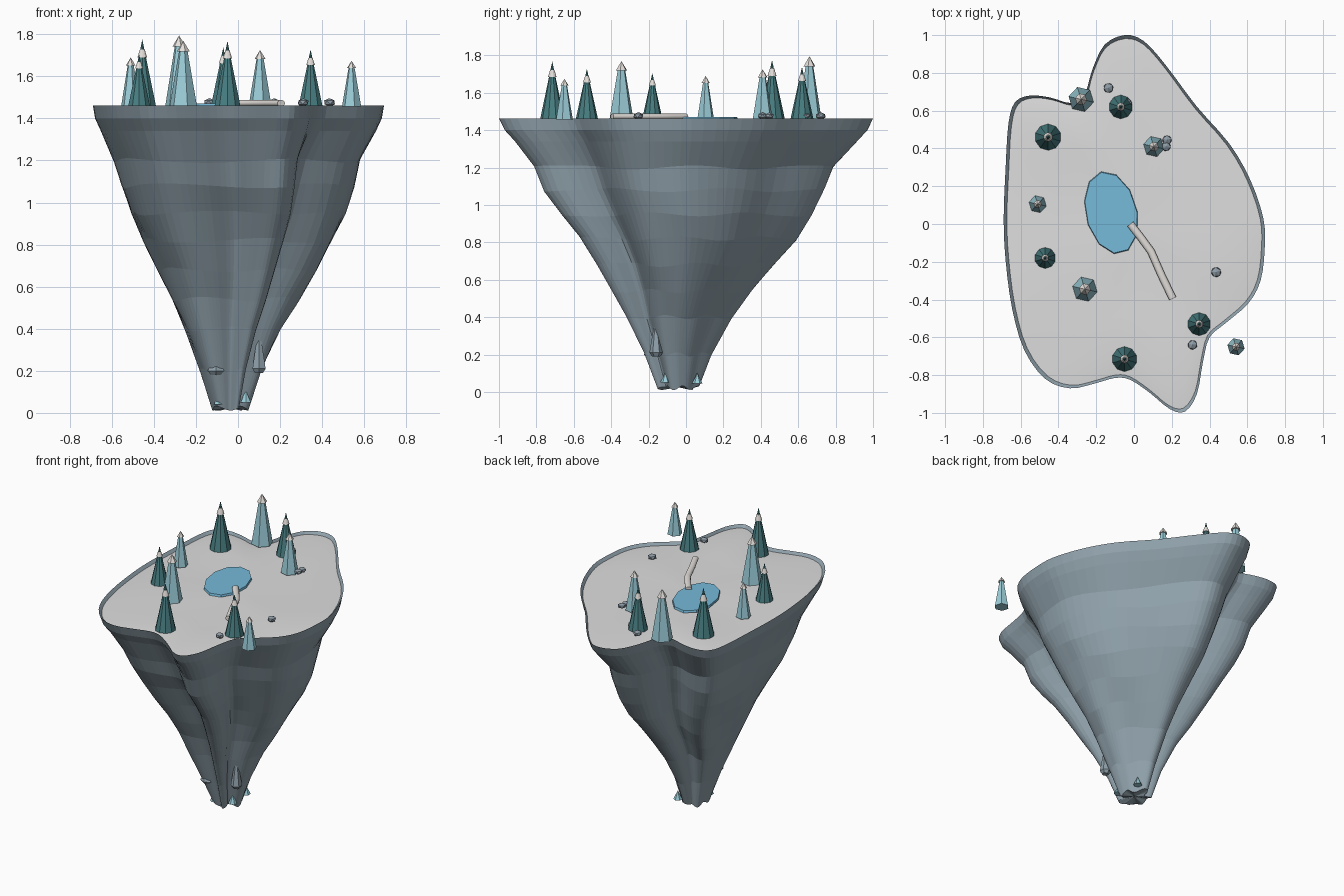
import bpy, bmesh, math, random
from mathutils import Vector, Matrix

if "Cube" in bpy.data.objects:
    bpy.data.objects.remove(bpy.data.objects["Cube"])

random.seed(4)


def material(name, rgb):
    m = bpy.data.materials.new(name)
    m.diffuse_color = (*rgb, 1)
    m.use_nodes = True
    m.node_tree.nodes["Principled BSDF"].inputs["Base Color"].default_value = m.diffuse_color
    return m


ROCK = material("slate_rock", (0.28, 0.36, 0.41))
GROUND = material("pale_ground", (0.73, 0.73, 0.73))
WATER = material("pond_blue", (0.18, 0.49, 0.70))
PINE = material("dark_teal", (0.065, 0.21, 0.225))
ICE = material("ice_blue", (0.33, 0.61, 0.69))
SNOW = material("snow", (0.76, 0.73, 0.70))
STONE = material("boulder_grey", (0.27, 0.33, 0.38))


def finish(bm, name, mats, recalc=True):
    if recalc:
        bmesh.ops.recalc_face_normals(bm, faces=bm.faces)
    me = bpy.data.meshes.new(name)
    bm.to_mesh(me)
    bm.free()
    for m in mats:
        me.materials.append(m)
    ob = bpy.data.objects.new(name, me)
    bpy.context.collection.objects.link(ob)
    return ob


def bridge(bm, a, b):
    n = len(a)
    for i in range(n):
        bm.faces.new((a[i], a[(i + 1) % n], b[(i + 1) % n], b[i]))


def cone(bm, x, y, z, r1, r2, h, sides, mat=0, turn=0.0):
    mtx = Matrix.Translation((x, y, z + h / 2)) @ Matrix.Rotation(turn, 4, 'Z')
    res = bmesh.ops.create_cone(bm, cap_ends=True, segments=sides, radius1=r1,
                                radius2=r2, depth=h, matrix=mtx)
    for f in {f for v in res["verts"] for f in v.link_faces}:
        f.material_index = mat


# Island outline, smoothed with a closed spline
KNOTS = [(-.05, 1), (.05, .97), (.165, .845), (.33, .625), (.505, .425), (.615, .235),
         (.685, .03), (.692, -.13), (.67, -.30), (.605, -.42), (.485, -.525),
         (.40, -.60), (.365, -.73), (.333, -.90), (.27, -.993), (.19, -.98),
         (.085, -.895), (-.02, -.825), (-.10, -.815), (-.21, -.845), (-.34, -.87),
         (-.47, -.82), (-.58, -.67), (-.645, -.45), (-.68, -.19), (-.69, .03),
         (-.68, .29), (-.665, .53), (-.63, .645), (-.55, .68), (-.445, .67),
         (-.33, .64), (-.26, .69), (-.22, .82), (-.155, .95)]
outline = []
for i in range(len(KNOTS)):
    p0, p1, p2, p3 = (Vector(KNOTS[(i + k) % len(KNOTS)]) for k in (-1, 0, 1, 2))
    for t in (0, 1 / 3, 2 / 3):
        outline.append(0.5 * (2 * p1 + (p2 - p0) * t
                              + (2 * p0 - 5 * p1 + 4 * p2 - p3) * t ** 2
                              + (3 * p1 - p0 - 3 * p2 + p3) * t ** 3))
N = len(outline)

# Folds that cut deeper towards the foot: centre, inward shift, width
FOLDS = [((.39, -.62), (-.11, .03), .15), ((-.02, -.82), (.02, .06), .11),
         ((-.31, .65), (.06, -.08), .13)]


def folded(p, amount):
    q = p.copy()
    for c, s, w in FOLDS:
        q += Vector(s) * amount * math.exp(-((p - Vector(c)).length / w) ** 2)
    return q


# Rock body: height, x scale, y scale, x centre, y centre for each ring
RINGS = [(.022, .125, .112, -.037, -.04), (.20, .21, .18, -.033, -.045),
         (.40, .33, .28, -.025, -.038), (.54, .437, .372, -.015, -.018),
         (.68, .545, .477, -.005, 0), (.82, .65, .58, 0, .01),
         (.95, .737, .667, 0, .004), (1.08, .80, .75, -.003, -.008),
         (1.20, .845, .80, -.006, -.013), (1.34, .945, .915, 0, 0),
         (1.40, .985, .97, 0, 0), (1.462, 1, 1, 0, 0), (1.444, .975, .981, 0, 0)]
bm = bmesh.new()
loops = []
for k, (z, sx, sy, cx, cy) in enumerate(RINGS):
    wob = 0.011 if k < 9 else 0.0
    depth = min(1, max(0, (1.42 - z) / .6))
    ring = []
    for p in outline:
        a = math.atan2(p.y, p.x)
        q = folded(p, depth)
        ring.append(bm.verts.new((cx + sx * q.x, cy + sy * q.y,
                                  z + wob * math.sin(5 * a + 1.7 * k))))
    loops.append(ring)
for a, b in zip(loops, loops[1:]):
    bridge(bm, a, b)
hub = bm.verts.new((-.035, -.04, .025))
for i in range(N):
    bm.faces.new((hub, loops[0][(i + 1) % N], loops[0][i]))
# open top: choose the winding from the outer wall
bm.normal_update()
bm.faces.ensure_lookup_table()
f = bm.faces[8 * N]
c = f.calc_center_median()
if f.normal.x * c.x + f.normal.y * c.y < 0:
    bmesh.ops.reverse_faces(bm, faces=bm.faces)
finish(bm, "island_rock", [ROCK], recalc=False)

# Ground surface, slightly uneven, set just inside the rocky lip
bm = bmesh.new()
loops = []
for s in (1, .88, .6, .3):
    loops.append([bm.verts.new((s * .975 * p.x, s * .981 * p.y,
                  1.444 if s == 1 else 1.451 + .003 * math.sin(4 * p.x + 7 * p.y * s)))
                  for p in outline])
for a, b in zip(loops, loops[1:]):
    bridge(bm, a, b)
hub = bm.verts.new((0, 0, 1.453))
for i in range(N):
    bm.faces.new((hub, loops[-1][i], loops[-1][(i + 1) % N]))
bm.normal_update()
if sum(f.normal.z for f in bm.faces) < 0:
    bmesh.ops.reverse_faces(bm, faces=bm.faces)
for f in bm.faces:
    f.smooth = True
finish(bm, "ground", [GROUND], recalc=False)

# Pond: a thin disc
bm = bmesh.new()
bmesh.ops.create_cone(bm, cap_ends=True, segments=11, radius1=1, radius2=.98, depth=1,
                      matrix=Matrix.Translation((-.12, .06, 1.463))
                      @ Matrix.Rotation(math.radians(14), 4, 'Z')
                      @ Matrix.Diagonal((.137, .224, .014, 1)))
finish(bm, "pond", [WATER])

# Stream: a smooth bent tube leaving the pond
PATH = [(-.02, 0), (.035, -.07), (.09, -.145), (.145, -.27), (.205, -.395)]
bm = bmesh.new()
tubes = []
for i, p in enumerate(PATH):
    d = (Vector(PATH[min(i + 1, 4)]) - Vector(PATH[max(i - 1, 0)])).normalized()
    tubes.append([bm.verts.new((p[0] - d.y * .02 * math.cos(a), p[1] + d.x * .02 * math.cos(a),
                                1.472 + .016 * math.sin(a)))
                  for a in (j * math.tau / 12 for j in range(12))])
for a, b in zip(tubes, tubes[1:]):
    bridge(bm, a, b)
for f in bm.faces:
    f.smooth = True
bm.faces.new(tubes[0])
bm.faces.new(tubes[-1])
finish(bm, "stream", [SNOW])

# Dark pines: ten-sided cone with a snow collar below the bare tip
for x, y, r, top in [(-.455, .46, .07, 1.775), (-.47, -.18, .056, 1.705),
                     (-.05, -.715, .066, 1.768), (.345, -.53, .061, 1.728),
                     (-.07, .62, .063, 1.738)]:
    h = top - 1.452
    bm = bmesh.new()
    cone(bm, x, y, 1.452, r, 0, h, 10)
    cone(bm, x, y, 1.452 + .735 * h, .35 * r, .17 * r, .12 * h, 10, 1)
    finish(bm, "dark_pine", [PINE, SNOW])

# Ice trees: six-sided tapered trunk with an overhanging snow cap
for x, y, r, top in [(-.28, .66, .068, 1.795), (.105, .41, .056, 1.725),
                     (-.51, .105, .047, 1.69), (-.26, -.345, .067, 1.768),
                     (.54, -.65, .047, 1.674)]:
    h = top - 1.456
    bm = bmesh.new()
    cone(bm, x, y, 1.456, r, .3 * r, .86 * h, 6, 0, .3)
    cone(bm, x, y, 1.456 + .84 * h, .48 * r, 0, .16 * h, 6, 1, .3)
    finish(bm, "ice_tree", [ICE, SNOW])

# Boulders on the ground
for x, y, r in [(-.135, .72, .029), (.175, .445, .027), (.17, .41, .027),
                (.435, -.255, .029), (.31, -.64, .028), (-.035, .64, .026)]:
    bm = bmesh.new()
    bmesh.ops.create_icosphere(bm, subdivisions=1, radius=r,
                               matrix=Matrix.Translation((x, y, 1.476))
                               @ Matrix.Rotation(random.random() * 3, 4, 'Z')
                               @ Matrix.Diagonal((1, 1, .7, 1)))
    finish(bm, "boulder", [STONE])

# Rock spurs on the lower flank
for x, y, z, r, h in [(-.105, -.18, .20, .045, .07), (.10, -.16, .21, .036, .17)]:
    bm = bmesh.new()
    cone(bm, x, y, z, r, .2 * r, h, 6)
    cone(bm, x, y, z - .02, .6 * r, r, .02, 6)
    finish(bm, "rock_spur", [ROCK])

# Small crystals around the foot
for x, y, z in [(-.09, -.125, .04), (.037, -.11, .05), (.02, .06, .045)]:
    bm = bmesh.new()
    cone(bm, x, y, z, .028, 0, .058, 6)
    finish(bm, "crystal", [ICE])
